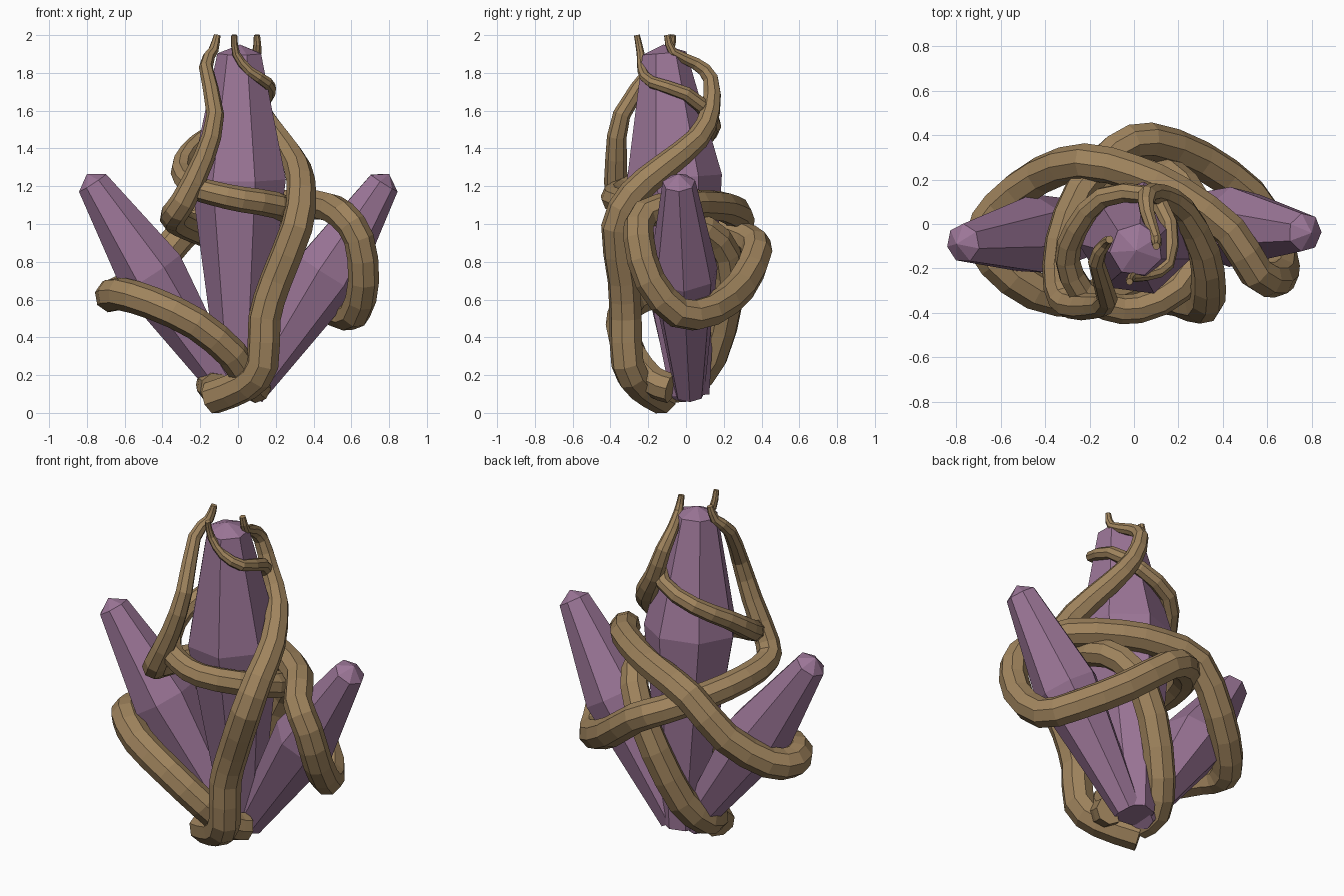
import bpy, bmesh
from math import cos, sin, tau
from mathutils import Vector

if "Cube" in bpy.data.objects:
    bpy.data.objects.remove(bpy.data.objects["Cube"])


def material(name, color):
    m = bpy.data.materials.new(name)
    m.diffuse_color = (*color, 1)
    m.use_nodes = True
    m.node_tree.nodes["Principled BSDF"].inputs["Base Color"].default_value = m.diffuse_color
    return m


PURPLE = material("purple_crystal", (0.33, 0.18, 0.31))
BROWN = material("brown_vine", (0.35, 0.23, 0.11))


def crystal(name, base, tip, rings, sides=7, turn=0.0):
    """Faceted spindle: rings are (fraction along axis, radius)."""
    base, tip = Vector(base), Vector(tip)
    axis = tip - base
    q = axis.to_track_quat('Z', 'Y')
    bm = bmesh.new()
    loops = []
    for t, r in rings:
        loops.append([bm.verts.new(base + axis * t + q @ Vector(
            (r * cos(tau * i / sides + turn), r * sin(tau * i / sides + turn), 0)))
            for i in range(sides)])
    for a, b in zip(loops, loops[1:]):
        for i in range(sides):
            j = (i + 1) % sides
            bm.faces.new((a[i], a[j], b[j], b[i]))
    bm.faces.new(loops[0][::-1])
    apex = bm.verts.new(tip)
    for i in range(sides):
        bm.faces.new((loops[-1][i], loops[-1][(i + 1) % sides], apex))
    me = bpy.data.meshes.new(name)
    bm.to_mesh(me)
    bm.free()
    me.materials.append(PURPLE)
    bpy.context.collection.objects.link(bpy.data.objects.new(name, me))


def radius_at(i, keys):
    for (i0, r0), (i1, r1) in zip(keys, keys[1:]):
        if i0 <= i <= i1:
            return r0 + (r1 - r0) * (i - i0) / (i1 - i0)


def rounded(path):
    """Insert one smooth midpoint into every span of the path."""
    p = [Vector(v) for v in path]
    p = [2 * p[0] - p[1]] + p + [2 * p[-1] - p[-2]]
    out = []
    for a, b, c, d in zip(p, p[1:], p[2:], p[3:]):
        out += [b, (9 * (b + c) - a - d) / 16]
    return out + [p[-2]]


def vine(name, path, keys):
    """Low-poly tube; keys are (point index, radius), blended between."""
    cu = bpy.data.curves.new(name, 'CURVE')
    cu.dimensions = '3D'
    cu.bevel_depth = 1.0
    cu.bevel_resolution = 2
    cu.use_fill_caps = True
    pts = rounded(path)
    sp = cu.splines.new('POLY')
    sp.points.add(len(pts) - 1)
    for i, p in enumerate(pts):
        sp.points[i].co = (*p, 1)
        sp.points[i].radius = 1.12 * radius_at(i / 2, keys)
    cu.materials.append(BROWN)
    ob = bpy.data.objects.new(name, cu)
    bpy.context.collection.objects.link(ob)
    # Turn the tube into a flat-shaded mesh
    bpy.ops.object.select_all(action='DESELECT')
    ob.select_set(True)
    bpy.context.view_layer.objects.active = ob
    bpy.ops.object.convert(target='MESH')
    bpy.ops.object.shade_flat()


# Three crystals
crystal("center_crystal", (0.01, 0.02, 0.09), (0.01, -0.12, 1.95),
        [(0, 0.105), (0.62, 0.26), (0.975, 0.12)], 7, -1.257)
side = [(0, 0.08), (0.55, 0.185), (0.96, 0.088)]
crystal("left_crystal", (-0.04, 0.0, 0.1), (-0.8, -0.09, 1.265), side, 7, 0.3)
crystal("right_crystal", (0.06, 0.02, 0.1), (0.8, -0.04, 1.265), side, 7, 0.3)

# Vine winding down the front right to the base
vine("front_vine", [
    (0.10, -0.10, 2.0), (0.10, -0.07, 1.91), (0.06, 0.05, 1.85), (0.06, 0.13, 1.77),
    (0.12, 0.13, 1.6), (0.22, 0.06, 1.45), (0.315, -0.12, 1.3), (0.335, -0.28, 1.16),
    (0.31, -0.365, 0.98), (0.2, -0.33, 0.7), (0.14, -0.32, 0.5), (0.13, -0.31, 0.26),
    (0.04, -0.24, 0.15), (-0.14, -0.12, 0.078)],
    [(0, 0.015), (3, 0.038), (6, 0.065), (8, 0.077), (13, 0.08)])

# Vine looping round both side crystals
vine("looping_vine", [
    (-0.11, -0.07, 2.0), (-0.13, -0.09, 1.92), (-0.17, -0.17, 1.83), (-0.12, -0.34, 1.58),
    (-0.18, -0.37, 1.35), (-0.29, -0.36, 1.12), (-0.34, -0.28, 1.05), (-0.33, -0.08, 1.02),
    (-0.24, 0.15, 0.98), (-0.08, 0.33, 0.92), (0.07, 0.375, 0.85), (0.3, 0.29, 0.67),
    (0.52, 0.13, 0.54), (0.62, -0.04, 0.53), (0.665, -0.19, 0.7), (0.64, -0.25, 0.92),
    (0.55, -0.22, 1.05), (0.43, -0.03, 1.1), (0.2, 0.14, 1.1), (0.0, 0.23, 1.08),
    (-0.22, 0.28, 1.02), (-0.42, 0.22, 0.8), (-0.6, 0.08, 0.65), (-0.67, -0.05, 0.62),
    (-0.62, -0.17, 0.63), (-0.45, -0.3, 0.58), (-0.22, -0.34, 0.47),
    (-0.03, -0.29, 0.31), (0.06, -0.18, 0.17), (0.1, -0.08, 0.13)],
    [(0, 0.016), (3, 0.042), (5, 0.06), (11, 0.077), (17, 0.07), (23, 0.08), (29, 0.072)])

# Vine circling the middle crystal and dropping down the back
vine("circling_vine", [
    (-0.02, -0.26, 2.0), (-0.01, -0.24, 1.9), (0.06, -0.23, 1.81), (0.15, -0.18, 1.75),
    (0.16, 0.0, 1.69), (0.06, 0.13, 1.57), (-0.14, 0.12, 1.48), (-0.26, -0.02, 1.38),
    (-0.3, -0.16, 1.28), (-0.24, -0.3, 1.2), (-0.12, -0.37, 1.16), (0.02, -0.38, 1.13),
    (0.2, -0.29, 1.1), (0.3, -0.1, 1.04), (0.27, 0.1, 0.97), (0.17, 0.21, 0.84),
    (0.05, 0.22, 0.6), (-0.07, 0.14, 0.3), (-0.14, 0.02, 0.16), (-0.12, -0.1, 0.13)],
    [(0, 0.014), (4, 0.034), (9, 0.056), (13, 0.065), (16, 0.077), (19, 0.075)])
